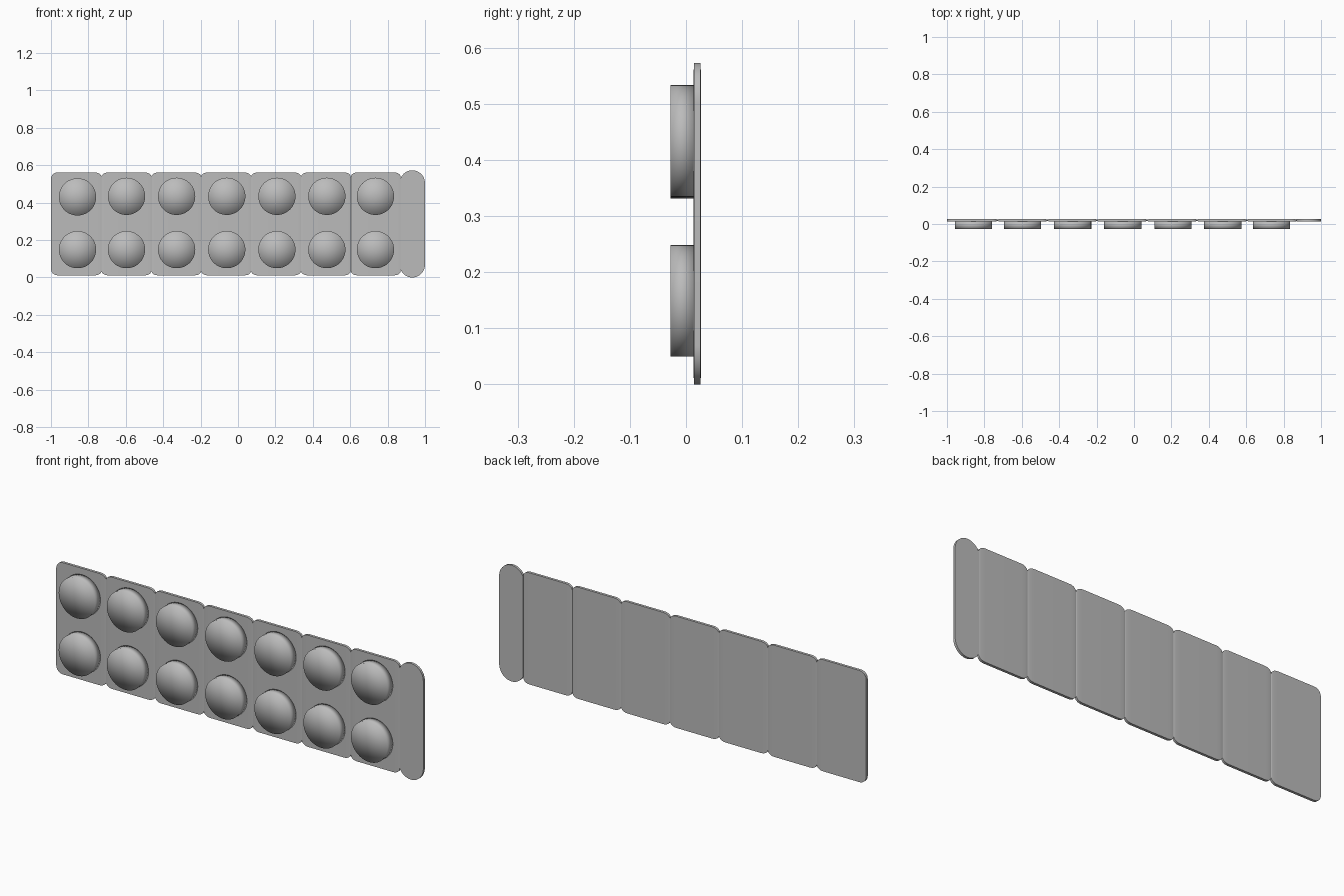
import bpy, bmesh, math
from mathutils import Matrix

cube = bpy.data.objects.get("Cube")
if cube:
    bpy.data.objects.remove(cube, do_unlink=True)

MID_Z = 0.2865            # mid height of the card
FRONT, BACK = 0.0135, 0.0265
PILL_FRONT = -0.028

grey = bpy.data.materials.new("plain grey")
grey.use_nodes = True
colour = (0.5, 0.5, 0.5, 1)
grey.diffuse_color = colour
grey.node_tree.nodes["Principled BSDF"].inputs["Base Color"].default_value = colour


def finish(name, bm):
    bmesh.ops.recalc_face_normals(bm, faces=bm.faces)
    mesh = bpy.data.meshes.new(name)
    bm.to_mesh(mesh)
    bm.free()
    mesh.materials.append(grey)
    obj = bpy.data.objects.new(name, mesh)
    bpy.context.collection.objects.link(obj)
    bpy.ops.object.select_all(action='DESELECT')
    obj.select_set(True)
    bpy.context.view_layer.objects.active = obj
    return obj


def card(name, columns):
    """Skin a flat strip over columns of (x, half height, surface dip)."""
    bm = bmesh.new()
    rings = []
    for x, half, dip in columns:
        f, b = FRONT + dip, BACK - dip
        rings.append([bm.verts.new((x, y, MID_Z + s * half))
                      for y, s in ((f, -1), (b, -1), (b, 1), (f, 1))])
    for r, q in zip(rings, rings[1:]):
        for i in range(4):
            j = (i + 1) % 4
            bm.faces.new((r[i], r[j], q[j], q[i]))
    bm.faces.new(rings[0])
    bm.faces.new(rings[-1])
    finish(name, bm)
    bpy.ops.object.shade_smooth_by_angle(angle=math.radians(35))


# Seven card segments with rounded corners and shallow grooves between them
seams = [-1, -0.73, -0.463, -0.197, 0.07, 0.337, 0.603, 0.87]
columns = []
STEPS = 6
for n, (x0, x1) in enumerate(zip(seams, seams[1:])):
    left = []
    for end, sign in ((x0, 1), (x1, -1)):
        outer = end == -1
        drop = 0.035 if outer else 0.024
        side = []
        for k in range(STEPS + 1):
            a = k / STEPS * math.pi / 2
            dip = 0 if outer else 0.0025 * (1 - math.sin(a))
            side.append((end + sign * 0.035 * (1 - math.cos(a)),
                         0.275 - drop * (1 - math.sin(a)), dip))
        columns += side if sign == 1 else side[::-1][:-1]
columns.append((seams[-1], 0.251, 0.0025))
card("blister_card", columns)

# Taller end tab with elliptical ends
tab = []
CENTRE, HALF_WIDTH, RISE = 0.932, 0.068, 0.07
start = math.acos((seams[-1] - CENTRE) / HALF_WIDTH)
for k in range(21):
    a = start * (1 - k / 20)
    tab.append((CENTRE + HALF_WIDTH * math.cos(a),
                MID_Z - RISE + RISE * math.sin(a), 0.0005))
card("end_tab", tab)


# Pill pockets: shallow drums with soft shading across the rim
def pocket(name, x, z, radius=0.0995):
    bm = bmesh.new()
    depth = FRONT + 0.002 - PILL_FRONT
    bmesh.ops.create_cone(bm, cap_ends=True, cap_tris=True, segments=48,
                          radius1=radius, radius2=radius, depth=depth)
    spin = Matrix.Rotation(math.pi / 2, 4, 'X')
    place = Matrix.Translation((x, PILL_FRONT + depth / 2, z))
    bmesh.ops.transform(bm, matrix=place @ spin, verts=bm.verts)
    finish(name, bm)
    bpy.ops.object.shade_smooth()


pill_x = [-0.858, -0.596, -0.328, -0.06, 0.208, 0.475, 0.735]
for i, x in enumerate(pill_x, 1):
    pocket(f"lower_pill_{i}", x, 0.149)
    pocket(f"upper_pill_{i}", x, 0.431 if i == 1 else 0.434)
